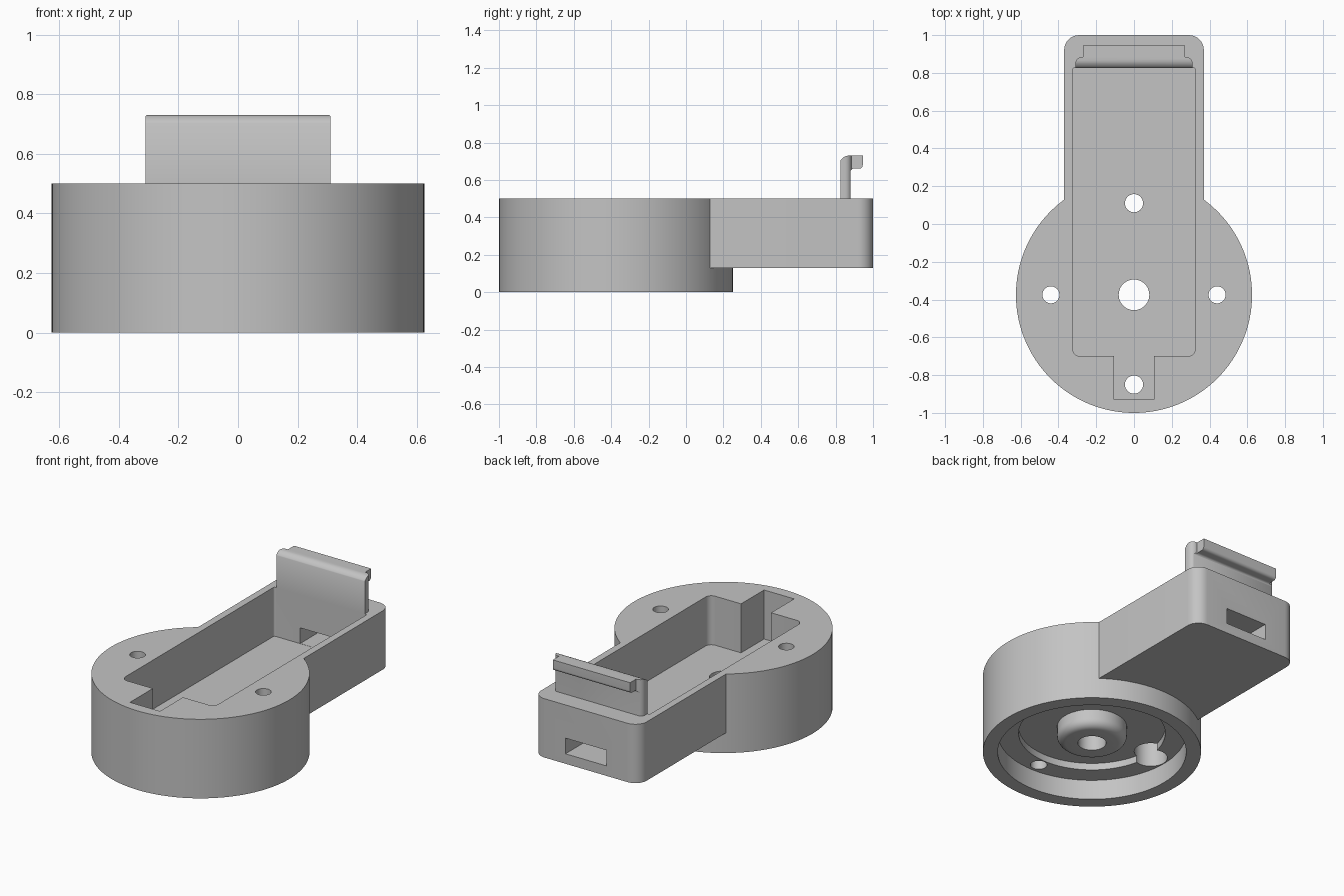
import bpy, bmesh
from math import sin, cos, pi
from mathutils import Vector

cube = bpy.data.objects.get("Cube")
if cube:
    bpy.data.objects.remove(cube, do_unlink=True)

grey = bpy.data.materials.new("plain_grey")
grey.use_nodes = True
COLOR = (0.55, 0.55, 0.55, 1)
grey.diffuse_color = COLOR
grey.node_tree.nodes["Principled BSDF"].inputs["Base Color"].default_value = COLOR

CY = -0.375                      # centre of the round base
FLOOR = 0.19                     # pocket floor height


def rounded(corners, steps=8):
    """Outline from (a, b, radius) right-angled corners."""
    pts = []
    for i, (a, b, r) in enumerate(corners):
        p = Vector((a, b))
        if not r:
            pts.append(p)
            continue
        u = (Vector(corners[i - 1][:2]) - p).normalized()
        v = (Vector(corners[(i + 1) % len(corners)][:2]) - p).normalized()
        for k in range(steps + 1):
            t = k / steps * pi / 2
            pts.append(p + u * r * (1 - sin(t)) + v * r * (1 - cos(t)))
    return pts


def prism(name, pts, lo, hi, along_x=False):
    """Extrude an outline along z, or a (y, z) outline along x."""
    bm = bmesh.new()
    place = (lambda p, h: (h, p[0], p[1])) if along_x else (lambda p, h: (p[0], p[1], h))
    face = bm.faces.new([bm.verts.new(place(p, lo)) for p in pts])
    new = bmesh.ops.extrude_face_region(bm, geom=[face])["geom"]
    step = Vector((hi - lo, 0, 0)) if along_x else Vector((0, 0, hi - lo))
    bmesh.ops.translate(bm, vec=step, verts=[g for g in new if isinstance(g, bmesh.types.BMVert)])
    bmesh.ops.recalc_face_normals(bm, faces=bm.faces)
    mesh = bpy.data.meshes.new(name)
    bm.to_mesh(mesh)
    bm.free()
    mesh.materials.append(grey)
    ob = bpy.data.objects.new(name, mesh)
    bpy.context.collection.objects.link(ob)
    return ob


def cylinder(name, x, y, r, lo, hi, n=48):
    ring = [(x + r * cos(2 * pi * i / n), y + r * sin(2 * pi * i / n)) for i in range(n)]
    return prism(name, ring, lo, hi)


def box(name, x, y0, y1, lo, hi):
    return prism(name, [(-x, y0), (x, y0), (x, y1), (-x, y1)], lo, hi)


def combine(target, tool, operation):
    """Apply a boolean and discard the tool object."""
    mod = target.modifiers.new(operation.lower(), "BOOLEAN")
    mod.operation, mod.object, mod.solver = operation, tool, "EXACT"
    bpy.context.view_layer.update()
    graph = bpy.context.evaluated_depsgraph_get()
    mesh = bpy.data.meshes.new_from_object(target.evaluated_get(graph))
    target.modifiers.clear()
    target.data = mesh
    bpy.data.objects.remove(tool, do_unlink=True)


# Round base with the rectangular arm behind it
body = cylinder("holder_body", 0, CY, 0.625, 0, 0.5, 128)
arm = rounded([(-0.37, -0.2, 0), (0.37, -0.2, 0), (0.37, 1, 0.08), (-0.37, 1, 0.08)])
combine(body, prism("arm", arm, 0.128, 0.5), "UNION")

# Hooked clip: side profile limited by its plan outline
side = rounded([(0.82, 0.42, 0), (0.88, 0.42, 0), (0.88, 0.66, 0.015), (0.945, 0.66, 0.02),
                (0.945, 0.73, 0), (0.82, 0.73, 0.05)])
clip = prism("clip", side, -0.4, 0.4, True)
plan = rounded([(-0.31, 0.78, 0), (0.31, 0.78, 0), (0.31, 0.885, 0.035), (0.27, 0.885, 0),
                (0.27, 0.98, 0), (-0.27, 0.98, 0), (-0.27, 0.885, 0), (-0.31, 0.885, 0.035)])
combine(clip, prism("clip_plan", plan, 0.3, 0.9), "INTERSECT")
combine(body, clip, "UNION")

# Long pocket with the front notch
pocket = rounded([(-0.325, -0.7, 0.04), (-0.105, -0.7, 0), (-0.105, -0.93, 0), (0.105, -0.93, 0),
                  (0.105, -0.7, 0), (0.325, -0.7, 0.04), (0.325, 0.826, 0.01), (-0.325, 0.826, 0.01)])
combine(body, prism("pocket", pocket, FLOOR, 1), "DIFFERENCE")

# Cable window through the back wall
combine(body, box("window", 0.143, 0.8, 1.1, FLOOR + 0.001, 0.29), "DIFFERENCE")

# Stepped recess underneath
combine(body, cylinder("recess", 0, CY, 0.54, -0.1, 0.125, 96), "DIFFERENCE")
combine(body, cylinder("inner_recess", 0, CY, 0.42, -0.1, 0.168, 96), "DIFFERENCE")

# Central boss with a rounded lower edge
boss = cylinder("boss", 0, CY, 0.2, 0.06, 0.18)
bm = bmesh.new()
bm.from_mesh(boss.data)
rim = [e for e in bm.edges if all(v.co.z < 0.07 for v in e.verts)]
bmesh.ops.bevel(bm, geom=rim, offset=0.05, segments=6, profile=0.5, affect="EDGES")
bm.to_mesh(boss.data)
bm.free()
combine(body, boss, "UNION")

# Shaft hole, floor screw holes and counterbored side screw holes
holes = [(0, CY, 0.081, 1), (0, 0.11, 0.048, 1), (0, -0.85, 0.048, 1)]
for s in (-1, 1):
    holes += [(s * 0.44, CY, 0.045, 1), (s * 0.44, CY, 0.095, 0.3)]
for x, y, r, top in holes:
    combine(body, cylinder("hole", x, y, r, -0.2, top), "DIFFERENCE")

# One material and smooth curved walls
body.data.materials.clear()
body.data.materials.append(grey)
for poly in body.data.polygons:
    poly.material_index = 0
bpy.ops.object.select_all(action="DESELECT")
body.select_set(True)
bpy.context.view_layer.objects.active = body
bpy.ops.object.shade_smooth_by_angle(angle=pi / 6)
